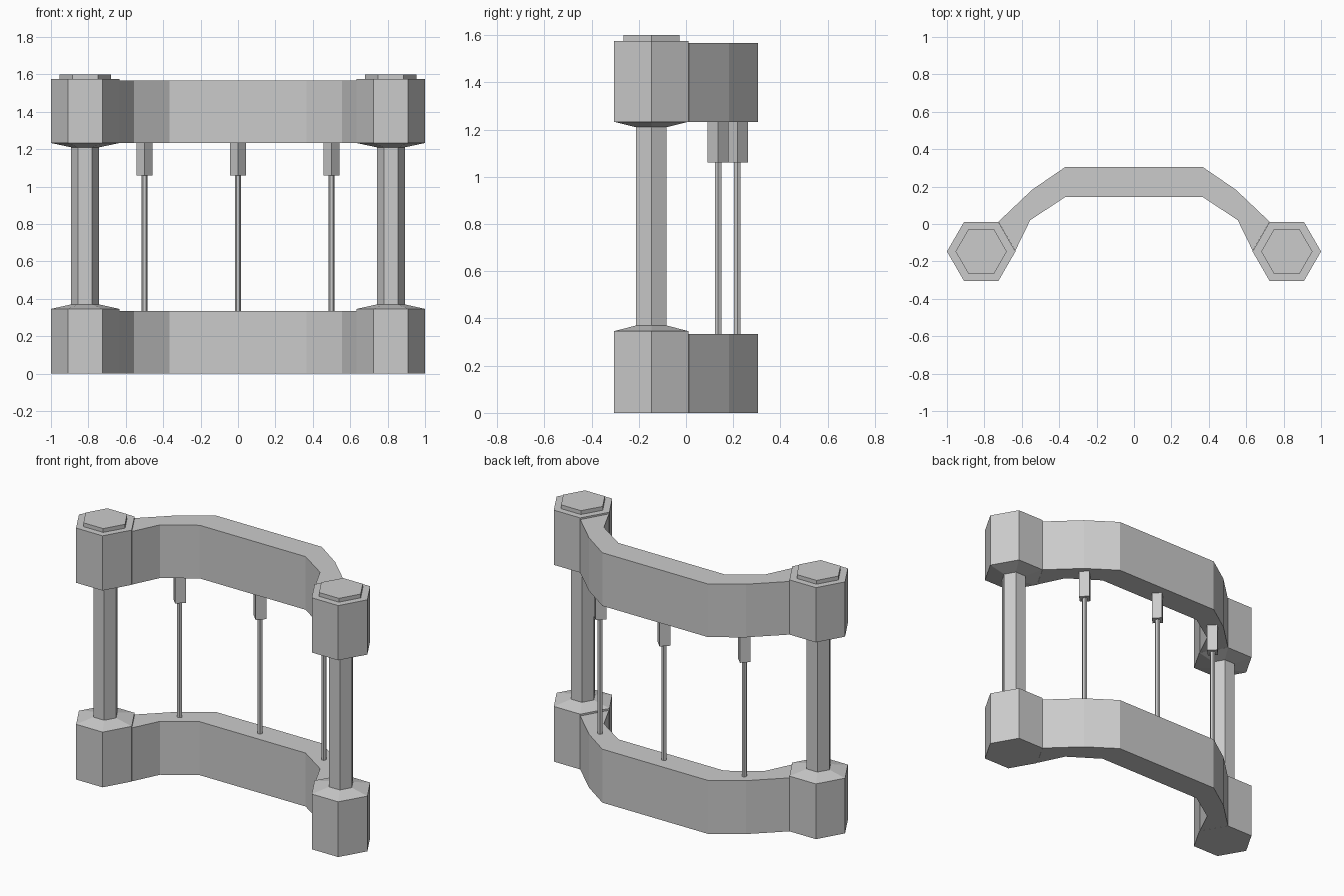
import bpy, bmesh
from math import cos, sin, pi

if "Cube" in bpy.data.objects:
    bpy.data.objects.remove(bpy.data.objects["Cube"])


def finish(name, bm):
    bmesh.ops.recalc_face_normals(bm, faces=bm.faces[:])
    me = bpy.data.meshes.new(name)
    bm.to_mesh(me)
    bm.free()
    ob = bpy.data.objects.new(name, me)
    bpy.context.collection.objects.link(ob)
    return ob


def lathe(name, x, y, profile, sides):
    """Stack rings of (radius, z) with a corner on the x axis and cap both ends."""
    bm = bmesh.new()
    rings = [[bm.verts.new((x + r * cos(2 * pi * i / sides),
                            y + r * sin(2 * pi * i / sides), z))
              for i in range(sides)] for r, z in profile]
    for a, b in zip(rings, rings[1:]):
        for i in range(sides):
            j = (i + 1) % sides
            bm.faces.new((a[i], a[j], b[j], b[i]))
    bm.faces.new(rings[0])
    bm.faces.new(rings[-1])
    return finish(name, bm)


def rail(name, z0, z1):
    """Angled arc-shaped band between the two columns."""
    outer = [(-0.725, 0.012), (-0.545, 0.183), (-0.367, 0.305)]
    inner = [(-0.635, -0.144), (-0.555, 0.02), (-0.367, 0.145)]
    outer += [(-x, y) for x, y in reversed(outer)]
    inner += [(-x, y) for x, y in reversed(inner)]
    bm = bmesh.new()
    secs = [[bm.verts.new((*p, z)) for p, z in
             ((o, z0), (o, z1), (i, z1), (i, z0))]
            for o, i in zip(outer, inner)]
    for a, b in zip(secs, secs[1:]):
        for k in range(4):
            m = (k + 1) % 4
            bm.faces.new((a[k], a[m], b[m], b[k]))
    bm.faces.new(secs[0])
    bm.faces.new(secs[-1])
    return finish(name, bm)


# Hexagonal columns with wide base, slim shaft, wide head and raised cap
column = [(0.183, 0), (0.183, 0.346), (0.075, 0.37), (0.075, 1.21),
          (0.183, 1.233), (0.183, 1.576), (0.137, 1.576), (0.137, 1.6)]
for side, x in (("left", -0.817), ("right", 0.817)):
    lathe(side + "_column", x, -0.147, column, 6)

# Bent rails
rail("lower_rail", 0, 0.335)
rail("upper_rail", 1.233, 1.566)

# Thin rods hanging from diamond-shaped sockets
for side, x, y in (("left", -0.5, 0.136), ("middle", 0, 0.218), ("right", 0.5, 0.136)):
    lathe(side + "_rod", x, y, [(0.016, 0.33), (0.016, 1.065)], 6)
    lathe(side + "_socket", x, y, [(0.044, 1.06), (0.044, 1.236)], 4)
